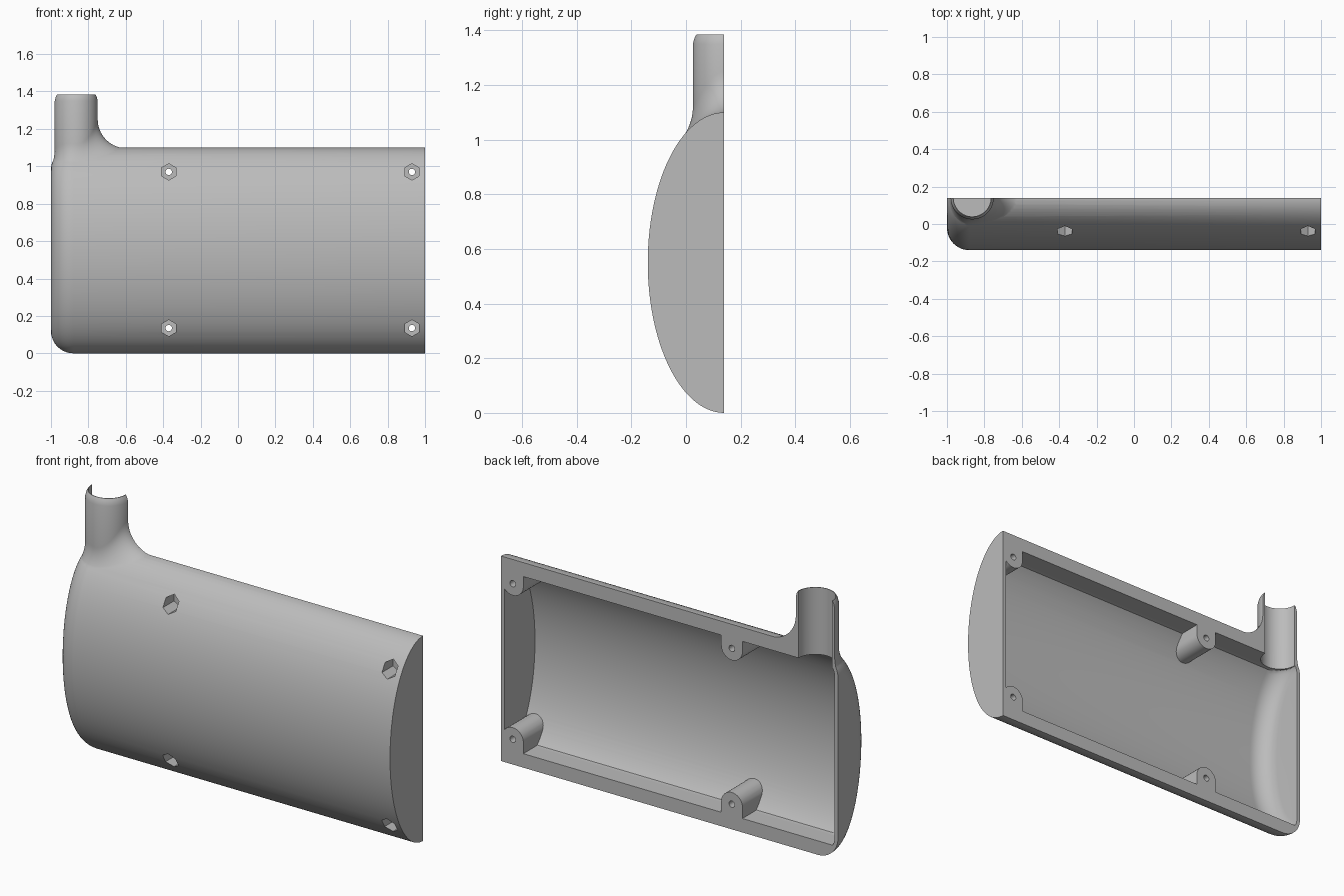
import bpy, bmesh
from math import sin, cos, tan, atan2, pi, sqrt, hypot

if "Cube" in bpy.data.objects:
    bpy.data.objects.remove(bpy.data.objects["Cube"], do_unlink=True)

BACK, MID = 0.14, 0.55           # open plane (y) and mid height (z)
NECK_X, NECK_R, TOP = -0.865, 0.115, 1.385
SCREWS = [(x, z) for x in (-0.37, 0.93) for z in (0.135, 0.97)]


def loft(name, rings):
    """Closed solid through rings of equal point count."""
    bm = bmesh.new()
    loops = [[bm.verts.new(p) for p in ring] for ring in rings]
    n = len(loops[0])
    for a, b in zip(loops, loops[1:]):
        for i in range(n):
            j = (i + 1) % n
            bm.faces.new((a[i], a[j], b[j], b[i]))
    bm.faces.new(loops[0])
    bm.faces.new(loops[-1])
    bmesh.ops.recalc_face_normals(bm, faces=bm.faces)
    mesh = bpy.data.meshes.new(name)
    bm.to_mesh(mesh)
    bm.free()
    ob = bpy.data.objects.new(name, mesh)
    bpy.context.collection.objects.link(ob)
    return ob


def prism(name, outline, y0, y1):
    """Extrude an (x, z) outline along y."""
    return loft(name, [[(x, y, z) for x, z in outline] for y in (y0, y1)])


def circle(cx, cz, r, n, start=0.0):
    return [(cx + r * cos(start + 2 * pi * i / n), cz + r * sin(start + 2 * pi * i / n))
            for i in range(n)]


def combine(target, tool, operation):
    """Apply a boolean and remove the tool."""
    mod = target.modifiers.new("combine", "BOOLEAN")
    mod.operation, mod.solver, mod.object = operation, "EXACT", tool
    graph = bpy.context.evaluated_depsgraph_get()
    mesh = bpy.data.meshes.new_from_object(target.evaluated_get(graph))
    target.modifiers.clear()
    target.data = mesh
    bpy.data.objects.remove(tool, do_unlink=True)


def rounded_tank(name, wall, fillet, z_low, z_high):
    """Elliptical tube with one rounded end, flattened between two heights."""
    stations = []
    for k in range(13):
        b = k / 12 * pi / 2
        stations.append((-1 + wall + fillet * (1 - cos(b)), fillet * (1 - sin(b))))
    stations.append((1 - wall, 0))
    rings = []
    for x, inset in stations:
        a, b = 0.28 - wall - inset, MID - wall - inset
        ring = []
        for i in range(128):
            t = 2 * pi * (i + 0.5) / 128
            z = min(max(MID + b * sin(t), z_low), z_high)
            ring.append((x, BACK + a * cos(t), z))
        rings.append(ring)
    return loft(name, rings)


def body_height(x, y, fillet=0.12):
    """Height of the outer body surface at (x, y)."""
    d = max(fillet - (x + 1), 0)
    inset = fillet - sqrt(max(fillet ** 2 - d ** 2, 0))
    v = (BACK - y) / (0.28 - inset)
    return MID + (MID - inset) * sqrt(max(1 - v * v, 0))


def neck_profile(angle, blend=0.15, steps=10):
    """Radius and height pairs: chamfered tip, straight wall, rolling fillet."""
    def surf(r):
        return body_height(max(NECK_X + r * cos(angle), -1), BACK + r * sin(angle))
    r0, z0, e = NECK_R, surf(NECK_R), 0.002
    slope = atan2(surf(r0 + e) - surf(r0 - e), 2 * e)
    turn = pi / 2 + slope
    reach = blend * tan(turn / 2)
    # walk down the body surface to the end of the fillet
    r1, travelled = r0, 0.0
    while travelled < reach and NECK_X + (r1 + 0.001) * cos(angle) > -0.999:
        travelled += hypot(0.001, surf(r1 + 0.001) - surf(r1))
        r1 += 0.001
    z1, w = surf(r1) - 0.003, cos(turn / 2)
    pts = [(0.102, TOP), (0.109, TOP - 0.012), (r0, TOP - 0.035)]
    for k in range(steps + 1):
        t = k / steps
        c = ((1 - t) ** 2, 2 * t * (1 - t) * w, t * t)
        pts.append(((c[0] * r0 + c[1] * r0 + c[2] * r1) / sum(c),
                    (c[0] * (z0 + reach) + c[1] * z0 + c[2] * z1) / sum(c)))
    pts.append((0.05, 0.93))
    return pts


# Outer body with the blended neck
shell = rounded_tank("half_shell_housing", 0, 0.12, -1, 2)
angles = [2 * pi * (i + 0.5) / 64 for i in range(64)]
profiles = [neck_profile(a) for a in angles]
neck = loft("neck", [[(NECK_X + p[k][0] * cos(a), BACK + p[k][0] * sin(a), p[k][1])
                      for a, p in zip(angles, profiles)] for k in range(len(profiles[0]))])
combine(shell, neck, "UNION")

# Hollow with rim ledges, leaving screw bosses standing
cavity = rounded_tank("cavity", 0.02, 0.10, 0.075, 1.025)
for x, z in SCREWS:
    out = 1 if z > MID else -1
    outline = [(x + 0.063 * cos(pi * i / 16), z - out * 0.063 * sin(pi * i / 16))
               for i in range(17)]
    outline += [(x - 0.063, z + out * 0.3), (x + 0.063, z + out * 0.3)]
    combine(cavity, prism("boss", outline, -0.4, 0.6), "DIFFERENCE")
combine(shell, cavity, "DIFFERENCE")

# Neck bore
bore = loft("bore", [[(x, y, z) for x, y in circle(NECK_X, BACK, 0.099, 64, pi / 64)]
                     for z in (0.9, 1.6)])
combine(shell, bore, "DIFFERENCE")

# Hexagonal nut pockets and screw holes
for x, z in SCREWS:
    combine(shell, prism("nut_pocket", circle(x, z, 0.044, 6, pi / 2), -0.4, 0.04), "DIFFERENCE")
    combine(shell, prism("screw_hole", circle(x, z, 0.017, 24), -0.5, 0.5), "DIFFERENCE")

# Open the back
back = [(-2, -1), (2, -1), (2, 2), (-2, 2)]
combine(shell, prism("back_half", back, BACK, 1), "DIFFERENCE")

# Plain grey material
grey = bpy.data.materials.new("plain_grey")
grey.use_nodes = True
colour = (0.5, 0.5, 0.5, 1)
grey.diffuse_color = colour
grey.node_tree.nodes["Principled BSDF"].inputs["Base Color"].default_value = colour
shell.data.materials.clear()
shell.data.materials.append(grey)
for poly in shell.data.polygons:
    poly.material_index = 0

bpy.ops.object.select_all(action="DESELECT")
shell.select_set(True)
bpy.context.view_layer.objects.active = shell
bpy.ops.object.shade_smooth_by_angle(angle=pi / 7)
